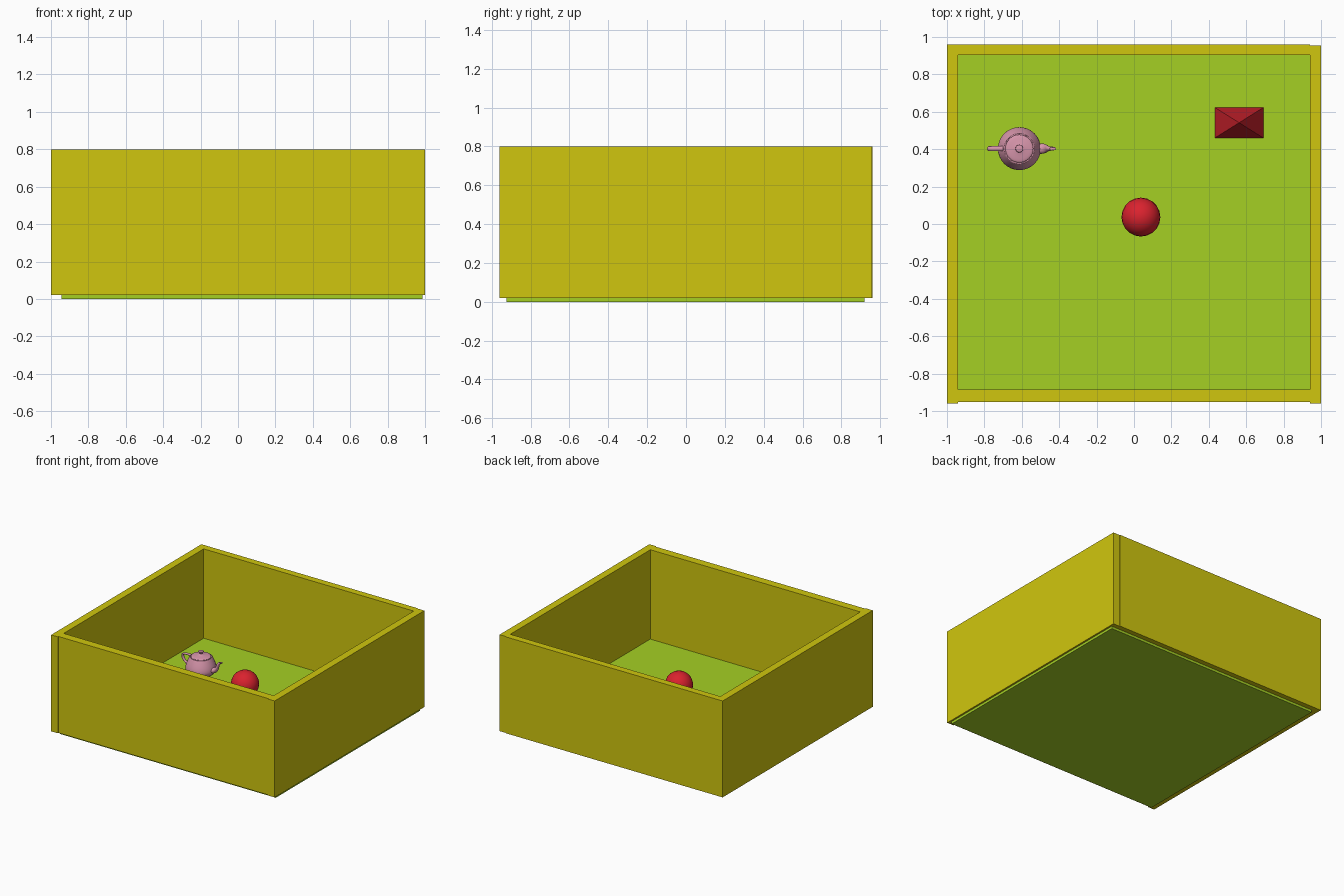
import bpy, bmesh, math
from mathutils import Vector

if "Cube" in bpy.data.objects:
    bpy.data.objects.remove(bpy.data.objects["Cube"])


def material(name, rgb):
    m = bpy.data.materials.new(name)
    lin = [(c / 255 / 12.92) if c < 10 else ((c / 255 + 0.055) / 1.055) ** 2.4 for c in rgb]
    m.diffuse_color = (*lin, 1)
    m.use_nodes = True
    m.node_tree.nodes["Principled BSDF"].inputs["Base Color"].default_value = m.diffuse_color
    return m


YELLOW = material("yellow", (208, 198, 14))
GREEN = material("green", (165, 208, 36))
RED = material("red", (218, 34, 46))
CRIMSON = material("crimson", (195, 32, 42))
PINK = material("pink", (216, 150, 172))


def finish(name, bm, mat, smooth=False):
    bmesh.ops.recalc_face_normals(bm, faces=bm.faces)
    me = bpy.data.meshes.new(name)
    bm.to_mesh(me)
    bm.free()
    me.materials.append(mat)
    ob = bpy.data.objects.new(name, me)
    bpy.context.collection.objects.link(ob)
    if smooth:
        bpy.context.view_layer.objects.active = ob
        ob.select_set(True)
        bpy.ops.object.shade_smooth_by_angle(angle=math.radians(40))
        ob.select_set(False)
    return ob


def box(name, x, y, z, mat):
    bm = bmesh.new()
    bmesh.ops.create_cube(bm, size=1)
    for v in bm.verts:
        v.co = [r[0] if c < 0 else r[1] for c, r in zip(v.co, (x, y, z))]
    return finish(name, bm, mat)


# Floor slab and four walls
FLOOR = 0.077
box("floor", (-0.945, 0.986), (-0.925, 0.919), (0, FLOOR), GREEN)
WZ = (0.02, 0.8)
box("left_wall", (-1, -0.94), (-0.96, 0.955), WZ, YELLOW)
box("right_wall", (0.94, 1), (-0.96, 0.955), WZ, YELLOW)
box("back_wall", (-1, 0.94), (0.904, 0.96), WZ, YELLOW)
box("front_wall", (-0.94, 0.94), (-0.952, -0.886), WZ, YELLOW)

# Ball hovering near the middle
bm = bmesh.new()
bmesh.ops.create_uvsphere(bm, u_segments=20, v_segments=12, radius=0.104)
bmesh.ops.translate(bm, verts=bm.verts, vec=(0.037, 0.037, 0.302))
finish("ball", bm, RED, True)

# Four-sided pyramid on the floor
bm = bmesh.new()
base = [bm.verts.new((x, y, FLOOR)) for x, y in
        ((0.432, 0.46), (0.692, 0.46), (0.692, 0.623), (0.432, 0.623))]
apex = bm.verts.new((0.562, 0.5415, FLOOR + 0.2))
bm.faces.new(base)
for i in range(4):
    bm.faces.new((base[i], base[(i + 1) % 4], apex))
finish("pyramid", bm, CRIMSON)

# Teapot
S, POS = 0.0574, Vector((-0.613, 0.403, FLOOR - 0.003))


def bezier(pts, n=8):
    """Joined cubic segments from a control list sharing end points."""
    out = [Vector(pts[0])]
    for k in range(0, len(pts) - 1, 3):
        a, b, c, d = (Vector(p) for p in pts[k:k + 4])
        for i in range(1, n + 1):
            t = i / n
            u = 1 - t
            out.append(a * u**3 + b * 3 * u * u * t + c * 3 * u * t * t + d * t**3)
    return out


def loft(bm, rings):
    loops = [[bm.verts.new(POS + Vector(p) * S) for p in r] for r in rings]
    n = len(loops[0])
    for a, b in zip(loops, loops[1:]):
        for i in range(n):
            j = (i + 1) % n
            bm.faces.new((a[i], a[j], b[j], b[i]))
    bm.faces.new(loops[0])
    bm.faces.new(loops[-1])


def lathe(name, profile, sides=32):
    bm = bmesh.new()
    rings = [[(max(r, 0.01) * math.cos(a), max(r, 0.01) * math.sin(a), z)
              for a in (2 * math.pi * i / sides for i in range(sides))] for r, z in profile]
    loft(bm, rings)
    finish(name, bm, PINK, True)


def tube(name, one_side, other_side, widths, sides=16):
    bm = bmesh.new()
    rings = []
    for p, q, w in zip(one_side, other_side, widths):
        mid, half = (p + q) / 2, (p - q) / 2
        ring = []
        for i in range(sides):
            a = 2 * math.pi * i / sides
            c = mid + half * math.cos(a)
            ring.append((c.x, w * math.sin(a), c.y))
        rings.append(ring)
    loft(bm, rings)
    finish(name, bm, PINK, True)


lathe("teapot_body", bezier([(1.5, 0), (1.5, 0.08), (2, 0.3), (2, 0.75), (2, 1.2),
                             (1.75, 1.725), (1.5, 2.25), (1.44, 2.38), (1.34, 2.38), (1.4, 2.25)]))
lathe("teapot_lid", bezier([(1.3, 2.25), (1.3, 2.3), (1.3, 2.35), (1.3, 2.4), (1.3, 2.55),
                            (0.4, 2.55), (0.2, 2.7), (0, 2.85), (0.8, 3.15), (0, 3.15)]))
outer = bezier([(-1.5, 2.25), (-2.5, 2.25), (-3, 2.25), (-3, 1.8),
                (-3, 1.35), (-2.65, 0.94), (-1.9, 0.6)])
inner = bezier([(-1.6, 2.025), (-2.3, 2.025), (-2.7, 2.025), (-2.7, 1.8),
                (-2.7, 1.575), (-2.5, 1.125), (-2, 0.9)])
tube("teapot_handle", outer, inner, [0.225] * len(outer))
lower = bezier([(1.7, 0.45), (3.1, 0.675), (2.4, 1.875), (3.3, 2.25),
                (3.5, 2.34), (3.45, 2.36), (3.2, 2.25)])
upper = bezier([(1.7, 1.275), (2.6, 1.275), (2.3, 1.95), (2.7, 2.25),
                (2.8, 2.34), (2.85, 2.36), (2.8, 2.25)])
girth = [p.x for p in bezier([(0.5, 0), (0.5, 0), (0.19, 0), (0.19, 0),
                              (0.19, 0), (0.12, 0), (0.12, 0)])]
tube("teapot_spout", lower, upper, girth)
